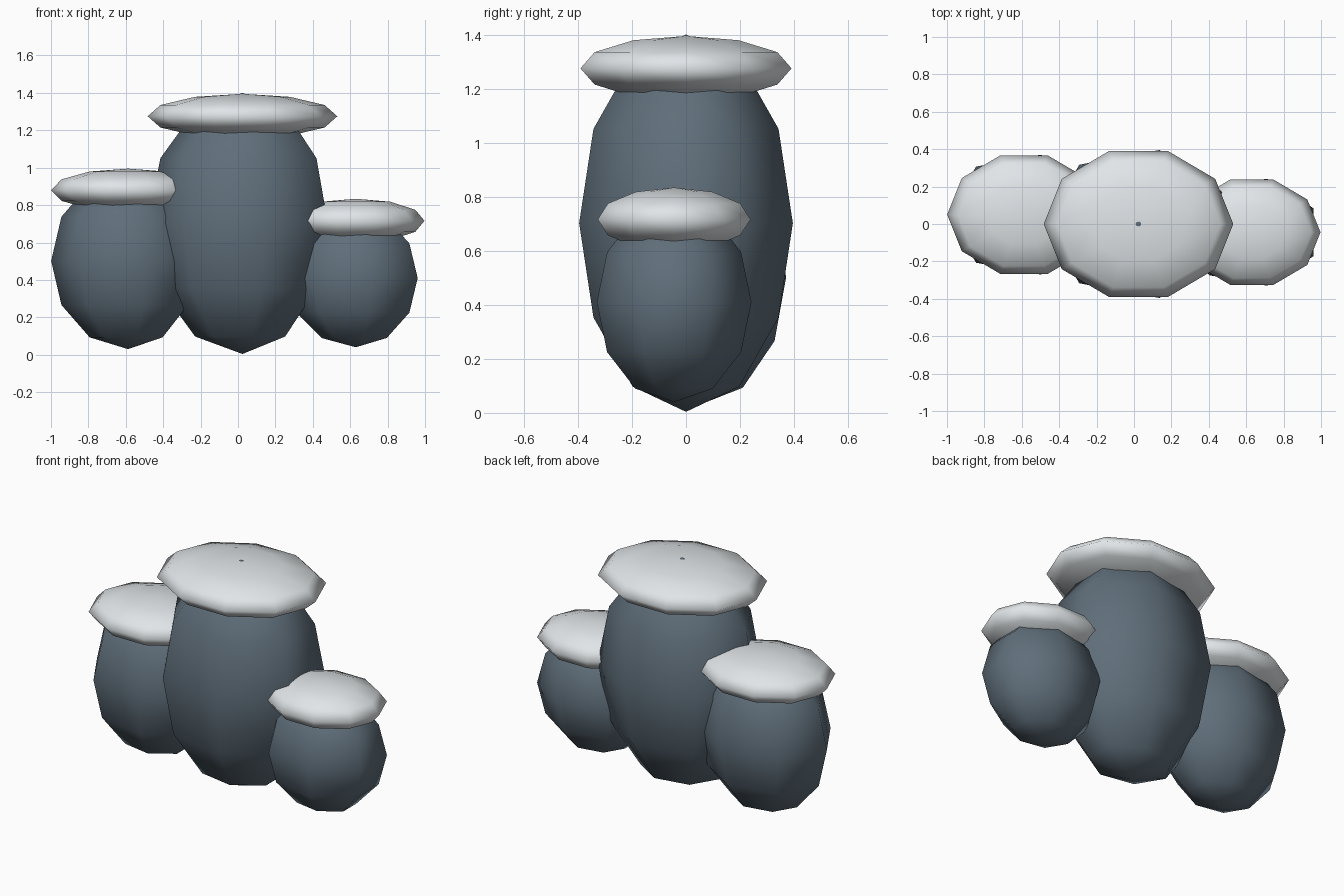
import bpy, bmesh, math
from mathutils import Matrix, Vector

if "Cube" in bpy.data.objects:
    bpy.data.objects.remove(bpy.data.objects["Cube"], do_unlink=True)


def material(name, colour):
    m = bpy.data.materials.new(name)
    m.use_nodes = True
    m.diffuse_color = colour
    bsdf = next(n for n in m.node_tree.nodes if n.type == "BSDF_PRINCIPLED")
    bsdf.inputs["Base Color"].default_value = colour
    return m


stone = material("slate_stone", (0.115, 0.157, 0.195, 1))
snow = material("pale_snow", (0.78, 0.82, 0.84, 1))


def ellipsoid(name, sides, centre, radii, mat):
    """Smooth low-poly ball, with one corner of each ring pointing to -x."""
    bm = bmesh.new()
    bmesh.ops.create_uvsphere(bm, u_segments=sides, v_segments=6, radius=1)
    # Turn the ring so that a corner lies on the -x axis
    corner = max(bm.verts, key=lambda v: v.co.xy.length).co
    turn = math.pi - math.atan2(corner.y, corner.x)
    bm.transform(Matrix.Translation(Vector(centre))
                 @ Matrix.Diagonal((*radii, 1))
                 @ Matrix.Rotation(turn, 4, "Z"))
    bmesh.ops.recalc_face_normals(bm, faces=bm.faces)
    for f in bm.faces:
        f.smooth = True
    mesh = bpy.data.meshes.new(name)
    bm.to_mesh(mesh)
    bm.free()
    mesh.materials.append(mat)
    obj = bpy.data.objects.new(name, mesh)
    bpy.context.collection.objects.link(obj)


# Each boulder: name, x, y, width radius, stone centre and height radius,
# cap centre and height radius
boulders = [
    ("middle", 0.024, 0.0, 0.507, 0.702, 0.698, 1.275, 0.12),
    ("right", -0.588, 0.05, 0.411, 0.502, 0.472, 0.88, 0.115),
    ("left", 0.63, -0.044, 0.367, 0.41, 0.37, 0.716, 0.118),
]
for name, x, y, r, stone_z, stone_h, cap_z, cap_h in boulders:
    ellipsoid(name + "_boulder", 7, (x, y, stone_z), (r, r * 0.8, stone_h), stone)
    ellipsoid(name + "_snow_cap", 10, (x, y, cap_z), (r, r * 0.81, cap_h), snow)
